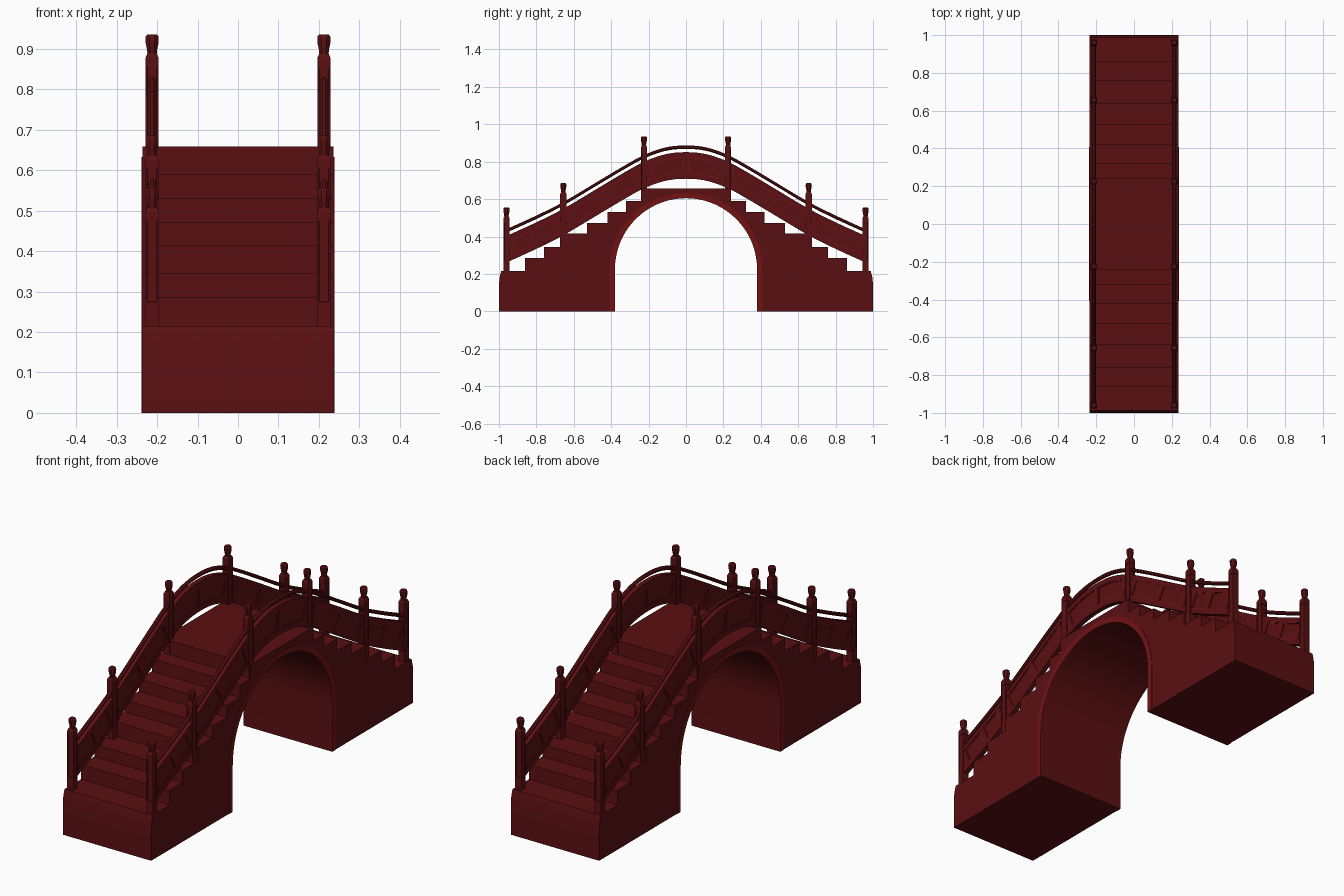
import bpy, bmesh, math

if "Cube" in bpy.data.objects:
    bpy.data.objects.remove(bpy.data.objects["Cube"])


def material(name, rgb):
    m = bpy.data.materials.new(name)
    m.diffuse_color = (*rgb, 1)
    m.use_nodes = True
    m.node_tree.nodes["Principled BSDF"].inputs["Base Color"].default_value = m.diffuse_color
    return m


RED = material("dark_red", (0.105, 0.005, 0.006))
TRIM = material("bright_red", (0.17, 0.006, 0.007))
RAIL_X = 0.2125


def finish(name, bm, mat, mirror=(), smooth=True):
    bmesh.ops.recalc_face_normals(bm, faces=bm.faces)
    me = bpy.data.meshes.new(name)
    bm.to_mesh(me)
    bm.free()
    ob = bpy.data.objects.new(name, me)
    bpy.context.collection.objects.link(ob)
    me.materials.append(mat)
    if mirror:
        mod = ob.modifiers.new("mirror", 'MIRROR')
        mod.use_axis = ('X' in mirror, 'Y' in mirror, False)
    if smooth:
        bpy.ops.object.select_all(action='DESELECT')
        ob.select_set(True)
        bpy.context.view_layer.objects.active = ob
        bpy.ops.object.shade_smooth_by_angle(angle=math.radians(30))
    return ob


def loft(bm, rings):
    """Skin a list of closed rings and cap both ends."""
    vs = [[bm.verts.new(p) for p in r] for r in rings]
    n = len(vs[0])
    for a, b in zip(vs, vs[1:]):
        for i in range(n):
            bm.faces.new((a[i], a[(i + 1) % n], b[(i + 1) % n], b[i]))
    bm.faces.new(vs[0])
    bm.faces.new(vs[-1])


def extrude_profile(bm, pts, x0, x1):
    loft(bm, [[(x, y, z) for y, z in pts] for x in (x0, x1)])


# Stepped body with arched opening
R, ZC, N = 0.38, 0.225, 36
steps = [(0.86, 0.215), (0.76, 0.286), (0.638, 0.345), (0.53, 0.415),
         (0.42, 0.472), (0.32, 0.53), (0.24, 0.59)]
levels = [z for _, z in steps] + [0.658]
half = [(1.0, 0), (1.0, 0.14), (0.997, 0.18), (0.988, 0.215)]
for i, (y, z) in enumerate(steps):
    half += [(y, z), (y, levels[i + 1])]


def arch(r):
    curve = [(r * math.cos(math.pi * i / N), ZC + r * math.sin(math.pi * i / N))
             for i in range(N + 1)]
    return [(r, 0)] + curve + [(-r, 0)]


profile = half + [(-y, z) for y, z in reversed(half)] + arch(R)[::-1]
bm = bmesh.new()
extrude_profile(bm, profile, -0.236, 0.236)
finish("bridge_body", bm, RED)

# Raised arch edging on both sides
bm = bmesh.new()
extrude_profile(bm, arch(R) + arch(R + 0.028)[::-1], 0.228, 0.238)
finish("arch_edging", bm, TRIM, 'X')

# Top edge line of the parapet, mirrored front to back
KEYS = [(0, 0.85), (0.11, 0.839), (0.222, 0.80), (0.32, 0.747), (0.44, 0.676),
        (0.655, 0.548), (0.8, 0.475), (0.96, 0.402)]


def slope_at(i):
    if i == 0:
        return 0.0
    a, b = KEYS[i - 1], KEYS[min(i + 1, len(KEYS) - 1)]
    return (b[1] - a[1]) / (b[0] - a[0])


def height(y):
    y = abs(y)
    i = 0
    while i < len(KEYS) - 2 and y > KEYS[i + 1][0]:
        i += 1
    (ya, za), (yb, zb) = KEYS[i], KEYS[i + 1]
    h = yb - ya
    t = (y - ya) / h
    return ((2*t**3 - 3*t**2 + 1) * za + (t**3 - 2*t**2 + t) * h * slope_at(i)
            + (3*t**2 - 2*t**3) * zb + (t**3 - t**2) * h * slope_at(i + 1))


def sweep(bm, section, count=64, end=0.96):
    """Sweep an (x, z) section along the parapet line."""
    ys = [-end + 2 * end * i / count for i in range(count + 1)]
    loft(bm, [[(RAIL_X + x, y, height(y) + z) for x, z in section] for y in ys])


def rect(w, lo, hi):
    return [(-w, lo), (w, lo), (w, hi), (-w, hi)]


def rib(bm, y, half_w, w, lo, hi):
    """Crosspiece square to the parapet slope."""
    s = math.atan((height(y + 0.01) - height(y - 0.01)) / 0.02)
    c, n = math.cos(s), math.sin(s)
    mid, hh = (lo + hi) / 2, (hi - lo) / 2 * c
    pts = [(y + a * c - b * n, height(y) + mid + a * n + b * c)
           for a, b in ((-half_w, -hh), (half_w, -hh), (half_w, hh), (-half_w, hh))]
    extrude_profile(bm, pts, RAIL_X - w, RAIL_X + w)


# Parapet boards
bm = bmesh.new()
sweep(bm, rect(0.008, -0.14, 0))
finish("parapet_board", bm, RED, 'X')

# Frame around the recessed panels
RIBS = [0, 0.195, 0.255, 0.45, 0.625, 0.685, 0.80, 0.93]
RIBS = [-y for y in RIBS[:0:-1]] + RIBS
bm = bmesh.new()
sweep(bm, rect(0.012, -0.025, 0.001))
sweep(bm, rect(0.012, -0.141, -0.115))
for y in RIBS:
    rib(bm, y, 0.012, 0.0115, -0.13, -0.01)
finish("parapet_frame", bm, RED, 'X')

# Bright beading inside the frame
bm = bmesh.new()
sweep(bm, rect(0.0105, -0.030, -0.024))
sweep(bm, rect(0.0105, -0.116, -0.110))
for y in RIBS:
    rib(bm, y, 0.017, 0.010, -0.116, -0.024)
finish("parapet_beading", bm, TRIM, 'X')

# Handrail
bm = bmesh.new()
sweep(bm, [(0.010 * math.cos(math.pi * (i + .5) / 4),
            0.028 + 0.010 * math.sin(math.pi * (i + .5) / 4)) for i in range(8)])
finish("handrail", bm, RED, 'X')


def ring(n, r, y, z):
    """n-sided ring whose flat sides lie r from the centre."""
    k = r / math.cos(math.pi / n)
    return [(RAIL_X + k * math.cos(2 * math.pi * (i + .5) / n),
             y + k * math.sin(2 * math.pi * (i + .5) / n), z) for i in range(n)]


# Posts with recessed faces and flared caps
for name, y, z in (("end_post", 0.96, 0.21), ("middle_post", 0.656, 0.34),
                   ("crown_post", 0.225, 0.59)):
    bm = bmesh.new()
    loft(bm, [ring(4, r, y, z + h) for r, h in
              ((0.0165, 0), (0.0165, 0.06), (0.0165, 0.27), (0.0165, 0.287), (0.012, 0.298))])
    sides = [f for f in bm.faces if abs(f.calc_center_median().z - z - 0.165) < 0.01]
    bmesh.ops.recalc_face_normals(bm, faces=bm.faces)
    bmesh.ops.inset_individual(bm, faces=sides, thickness=0.006, depth=0)
    bmesh.ops.inset_individual(bm, faces=sides, thickness=0.001, depth=-0.002)
    finish(name, bm, RED, 'XY', smooth=False)
    bm = bmesh.new()
    loft(bm, [ring(8, r, y, z + h) for r, h in
              ((0.011, 0.293), (0.0125, 0.308), (0.0155, 0.322), (0.0165, 0.334),
               (0.0155, 0.341), (0.011, 0.346))])
    finish(name + "_cap", bm, RED, 'XY')
